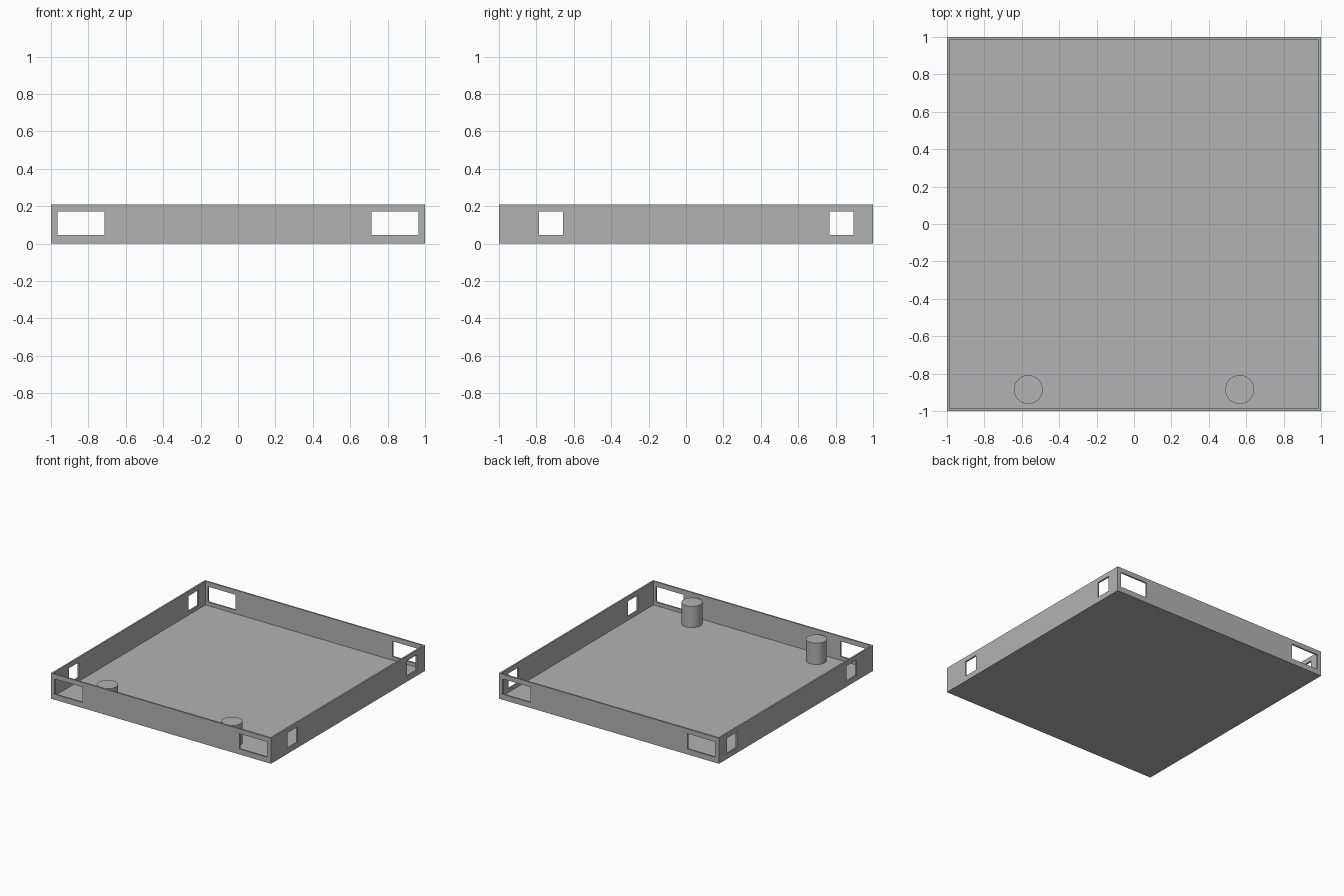
import bpy
import math

if "Cube" in bpy.data.objects:
    bpy.data.objects.remove(bpy.data.objects["Cube"], do_unlink=True)

HEIGHT, WALL, FLOOR = 0.21, 0.013, 0.015
WIN_LOW, WIN_HIGH = 0.045, 0.171

grey = bpy.data.materials.new("light grey")
grey.use_nodes = True
colour = (0.45, 0.45, 0.45, 1)
grey.diffuse_color = colour
grey.node_tree.nodes["Principled BSDF"].inputs["Base Color"].default_value = colour


def box(name, x0, x1, y0, y1, z0, z1):
    bpy.ops.mesh.primitive_cube_add(size=1)
    ob = bpy.context.object
    ob.name = name
    ob.location = ((x0 + x1) / 2, (y0 + y1) / 2, (z0 + z1) / 2)
    ob.scale = (x1 - x0, y1 - y0, z1 - z0)
    bpy.ops.object.transform_apply(location=True, scale=True)
    ob.data.materials.append(grey)
    return ob


def cut(target, cutter):
    cutter.hide_render = True
    bpy.context.view_layer.objects.active = target
    mod = target.modifiers.new("cut", 'BOOLEAN')
    mod.operation = 'DIFFERENCE'
    mod.solver = 'EXACT'
    mod.object = cutter
    bpy.ops.object.modifier_apply(modifier=mod.name)
    bpy.data.objects.remove(cutter, do_unlink=True)


# Open tray with thin walls
tray = box("tray", -1, 1, -1, 1, 0, HEIGHT)
inner = 1 - WALL
cut(tray, box("hollow", -inner, inner, -inner, inner, FLOOR, 1))

# Wide openings through the front and back walls
for x0, x1 in ((-0.966, -0.715), (0.715, 0.966)):
    cut(tray, box("long_opening", x0, x1, -1.5, 1.5, WIN_LOW, WIN_HIGH))

# Square openings through the side walls
for y0, y1 in ((-0.785, -0.657), (0.767, 0.895)):
    cut(tray, box("side_opening", -1.5, 1.5, y0, y1, WIN_LOW, WIN_HIGH))

# Round posts near the front wall
POST_TOP = 0.19
for side, name in ((-1, "right_post"), (1, "left_post")):
    bpy.ops.mesh.primitive_cylinder_add(
        vertices=48, radius=0.077, depth=POST_TOP - FLOOR,
        location=(side * 0.565, -0.885, (POST_TOP + FLOOR) / 2))
    post = bpy.context.object
    post.name = name
    post.data.materials.append(grey)
    bpy.ops.object.shade_smooth_by_angle(angle=math.radians(30))
